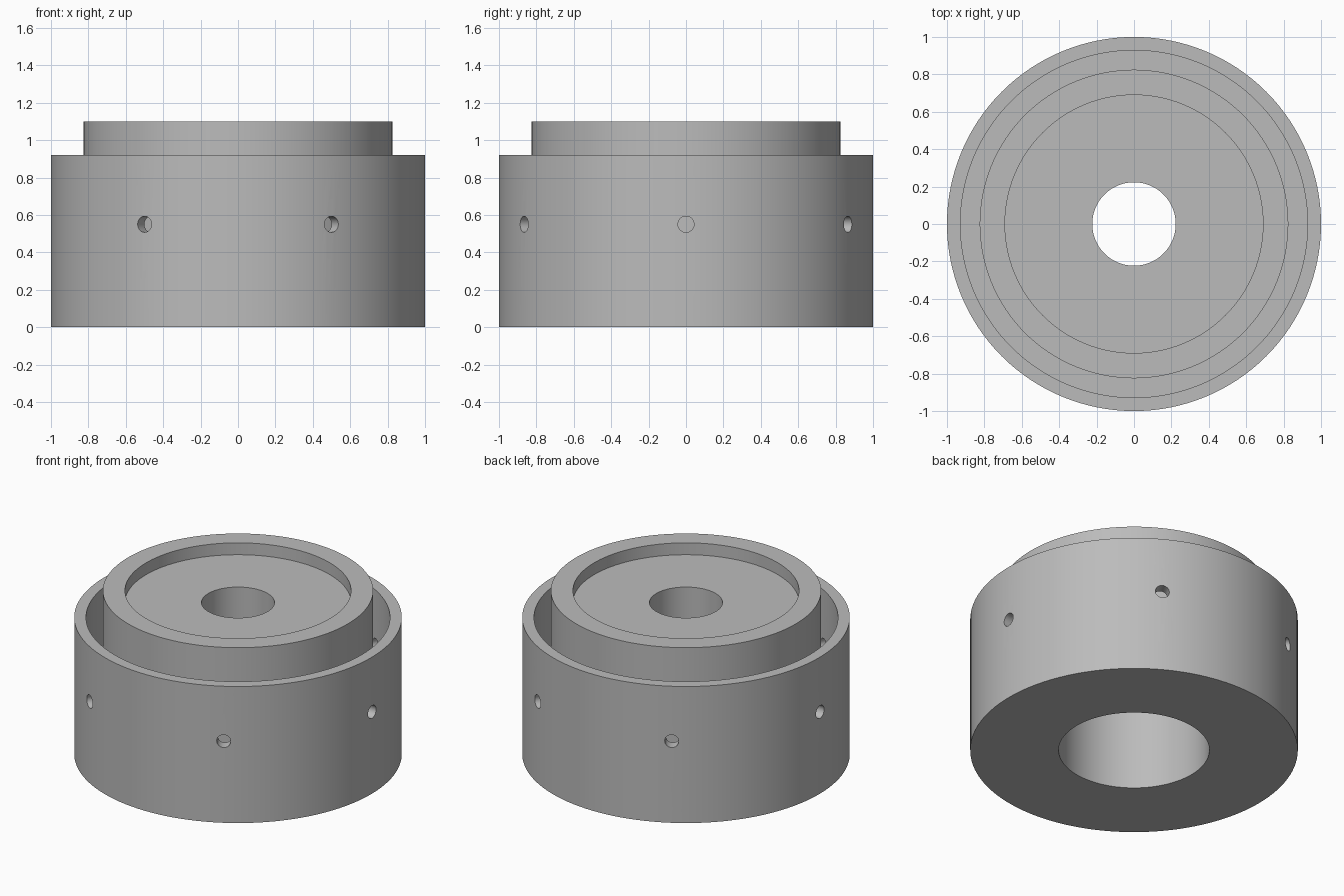
import bpy, bmesh, math
from mathutils import Matrix

if "Cube" in bpy.data.objects:
    bpy.data.objects.remove(bpy.data.objects["Cube"])

SEGMENTS = 128
HOLES = 6

# Plain grey material
grey = bpy.data.materials.new("plain grey")
grey.use_nodes = True
colour = (0.5, 0.5, 0.5, 1)
grey.diffuse_color = colour
grey.node_tree.nodes["Principled BSDF"].inputs["Base Color"].default_value = colour


def add_object(name, bm):
    bmesh.ops.recalc_face_normals(bm, faces=bm.faces)
    mesh = bpy.data.meshes.new(name)
    bm.to_mesh(mesh)
    bm.free()
    obj = bpy.data.objects.new(name, mesh)
    bpy.context.collection.objects.link(obj)
    mesh.materials.append(grey)
    return obj


def lathe(name, profile):
    """Revolve a closed (radius, height) outline around z."""
    bm = bmesh.new()
    verts = [bm.verts.new((r, 0, z)) for r, z in profile]
    edges = [bm.edges.new((a, b)) for a, b in zip(verts, verts[1:] + verts[:1])]
    bmesh.ops.spin(bm, geom=verts + edges, cent=(0, 0, 0), axis=(0, 0, 1),
                   angle=math.tau, steps=SEGMENTS, use_merge=True)
    bmesh.ops.remove_doubles(bm, verts=bm.verts, dist=1e-4)
    return add_object(name, bm)


# Outer shell, deep ring groove, raised hub, shallow recess and stepped bore
housing = lathe("housing", [
    (0.46, 0), (1, 0), (1, 0.92), (0.928, 0.92), (0.928, 0.183),
    (0.825, 0.183), (0.825, 1.1), (0.69, 1.1), (0.69, 1.02),
    (0.223, 1.02), (0.223, 0.735), (0.46, 0.735)])

# Radial cutters for the screw holes, which stop inside the groove
bm = bmesh.new()
for i in range(HOLES):
    place = (Matrix.Rotation(math.tau * i / HOLES, 4, "Z")
             @ Matrix.Translation((0.98, 0, 0.55))
             @ Matrix.Rotation(math.pi / 2, 4, "Y"))
    bmesh.ops.create_cone(bm, cap_ends=True, segments=32, radius1=0.043,
                          radius2=0.043, depth=0.2, matrix=place)
cutter = add_object("screw_hole_cutter", bm)
cutter.hide_render = True

cut = housing.modifiers.new("screw holes", "BOOLEAN")
cut.operation = "DIFFERENCE"
cut.solver = "EXACT"
cut.object = cutter
bpy.ops.object.select_all(action="DESELECT")
bpy.context.view_layer.objects.active = housing
housing.select_set(True)
bpy.ops.object.modifier_apply(modifier=cut.name)
bpy.data.objects.remove(cutter)
bpy.ops.object.shade_smooth_by_angle(angle=math.radians(30))
